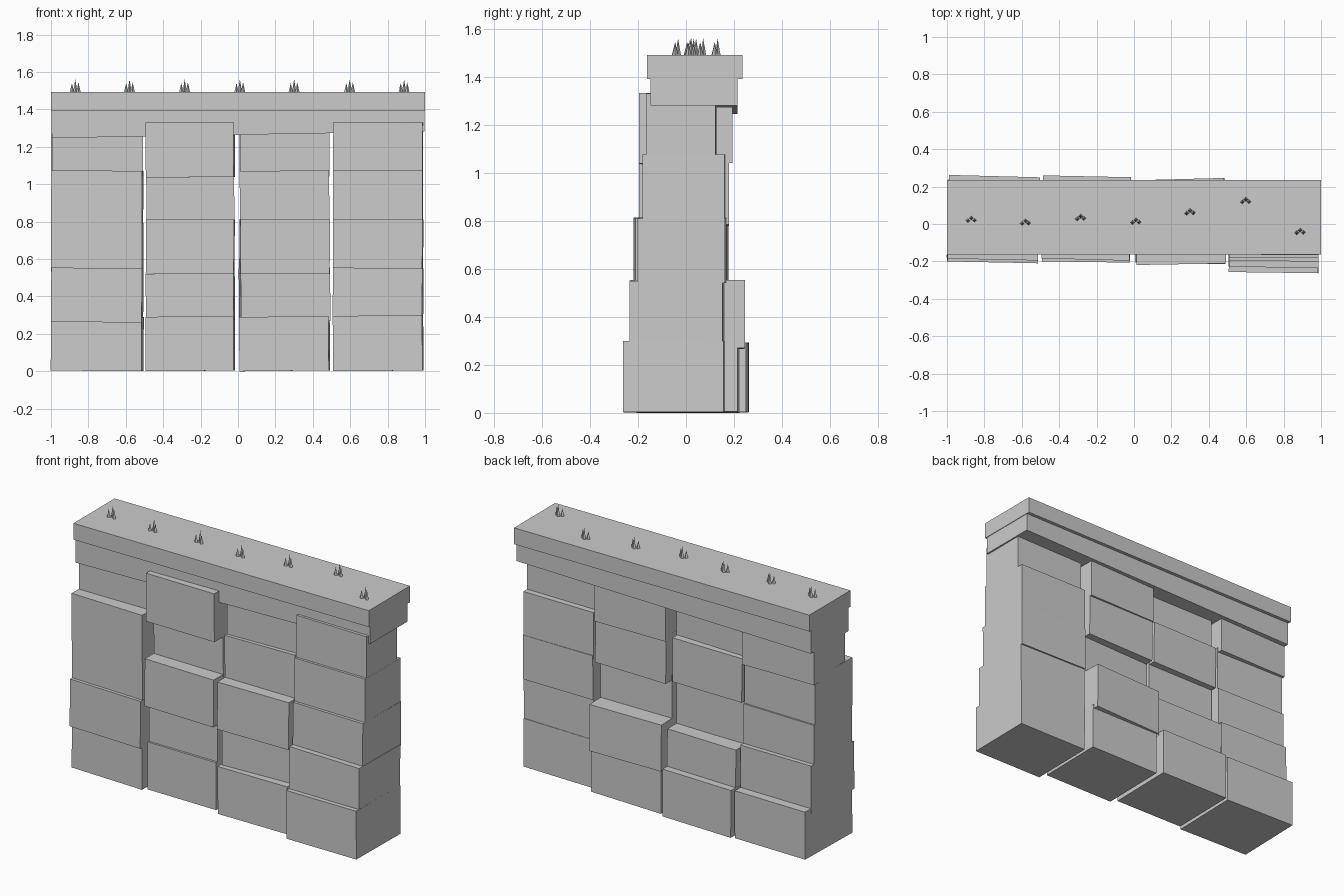
import bpy, bmesh, math
from mathutils import Matrix, Vector

if "Cube" in bpy.data.objects:
    bpy.data.objects.remove(bpy.data.objects["Cube"])


def make_material(name, value):
    mat = bpy.data.materials.new(name)
    mat.diffuse_color = (value, value, value, 1)
    mat.use_nodes = True
    mat.node_tree.nodes["Principled BSDF"].inputs["Base Color"].default_value = mat.diffuse_color
    return mat


STONE = make_material("grey stone", 0.6)


def finish(name, bm):
    bmesh.ops.recalc_face_normals(bm, faces=bm.faces)
    mesh = bpy.data.meshes.new(name)
    bm.to_mesh(mesh)
    bm.free()
    mesh.materials.append(STONE)
    obj = bpy.data.objects.new(name, mesh)
    bpy.context.collection.objects.link(obj)
    return obj


def box(name, x, y, z, yaw=0.0, roll=0.0):
    """Box from (min, max) ranges, turned about its own centre (degrees)."""
    centre = Vector((sum(x) / 2, sum(y) / 2, sum(z) / 2))
    size = (x[1] - x[0], y[1] - y[0], z[1] - z[0])
    turn = (Matrix.Rotation(math.radians(yaw), 4, 'Z')
            @ Matrix.Rotation(math.radians(roll), 4, 'Y'))
    bm = bmesh.new()
    bmesh.ops.create_cube(bm, size=1, matrix=Matrix.Translation(centre) @ turn
                          @ Matrix.Diagonal((*size, 1)))
    return finish(name, bm)


# Stone columns: x range, then per row from the ground up:
# front y, back y, bottom z, top z, yaw, roll
COLUMNS = [
    ((-0.995, -0.51), [
        (-0.185, 0.256, 0.01, 0.30, -1.5, 0.3),
        (-0.205, 0.200, 0.27, 0.56, -1.2, 0.5),
        (-0.185, 0.172, 0.54, 0.80, -1.2, 0.0),
        (-0.190, 0.162, 0.79, 1.08, -1.2, 0.2),
        (-0.115, 0.185, 1.05, 1.33, 0.5, 0.0)]),
    ((-0.49, -0.02), [
        (-0.173, 0.255, 0.01, 0.30, -1.2, -0.3),
        (-0.160, 0.210, 0.28, 0.53, -1.0, -0.3),
        (-0.203, 0.120, 0.53, 0.82, -0.8, 0.4),
        (-0.115, 0.160, 0.80, 1.07, 0.0, -0.4),
        (-0.190, 0.120, 1.045, 1.34, -1.5, -0.4)]),
    ((0.01, 0.488), [
        (-0.210, 0.218, 0.01, 0.30, -1.0, -0.6),
        (-0.170, 0.240, 0.275, 0.56, 1.5, -0.5),
        (-0.215, 0.130, 0.53, 0.82, 1.0, 0.3),
        (-0.143, 0.180, 0.79, 1.08, 0.0, -0.7),
        (-0.120, 0.190, 1.05, 1.33, 0.7, 0.0)]),
    ((0.51, 0.988), [
        (-0.260, 0.160, 0.01, 0.305, -0.8, -0.3),
        (-0.232, 0.157, 0.28, 0.56, -1.0, 0.5),
        (-0.198, 0.166, 0.55, 0.82, -0.8, 0.3),
        (-0.180, 0.163, 0.80, 1.085, -0.5, 0.0),
        (-0.165, 0.126, 1.05, 1.34, -0.5, 0.4)]),
]
for c, (xs, rows) in enumerate(COLUMNS, 1):
    for r, (front, back, low, high, yaw, roll) in enumerate(rows, 1):
        box(f"stone_block_{c}_{r}", xs, (front, back), (low, high), yaw, roll)

# Slightly tilted ledge under the level coping slab
box("ledge", (-0.997, 0.997), (-0.148, 0.214), (1.272, 1.44), 0, -1.0)
box("coping_slab", (-1, 1), (-0.163, 0.235), (1.40, 1.50))

# Grass tufts: three thin four-sided spikes each
TUFTS = [(-0.87, 0.02), (-0.58, 0.005), (-0.285, 0.03), (0.01, 0.01),
         (0.30, 0.06), (0.597, 0.12), (0.888, -0.045)]
SPIKES = [(-0.018, -0.002, 0.05), (0.0, 0.012, 0.07), (0.017, 0.0, 0.055),
          (0.0, -0.012, 0.05)]
for i, (tx, ty) in enumerate(TUFTS, 1):
    bm = bmesh.new()
    for dx, dy, h in SPIKES[:3]:
        bmesh.ops.create_cone(
            bm, cap_ends=True, segments=4, radius1=0.012, radius2=0, depth=h,
            matrix=Matrix.Translation((tx + dx, ty + dy, 1.498 + h / 2)))
    finish(f"grass_tuft_{i}", bm)

# Rest the wall on the ground
bpy.context.view_layer.update()
low = min((o.matrix_world @ v.co).z for o in bpy.data.objects for v in o.data.vertices)
for o in bpy.data.objects:
    o.location.z -= low
